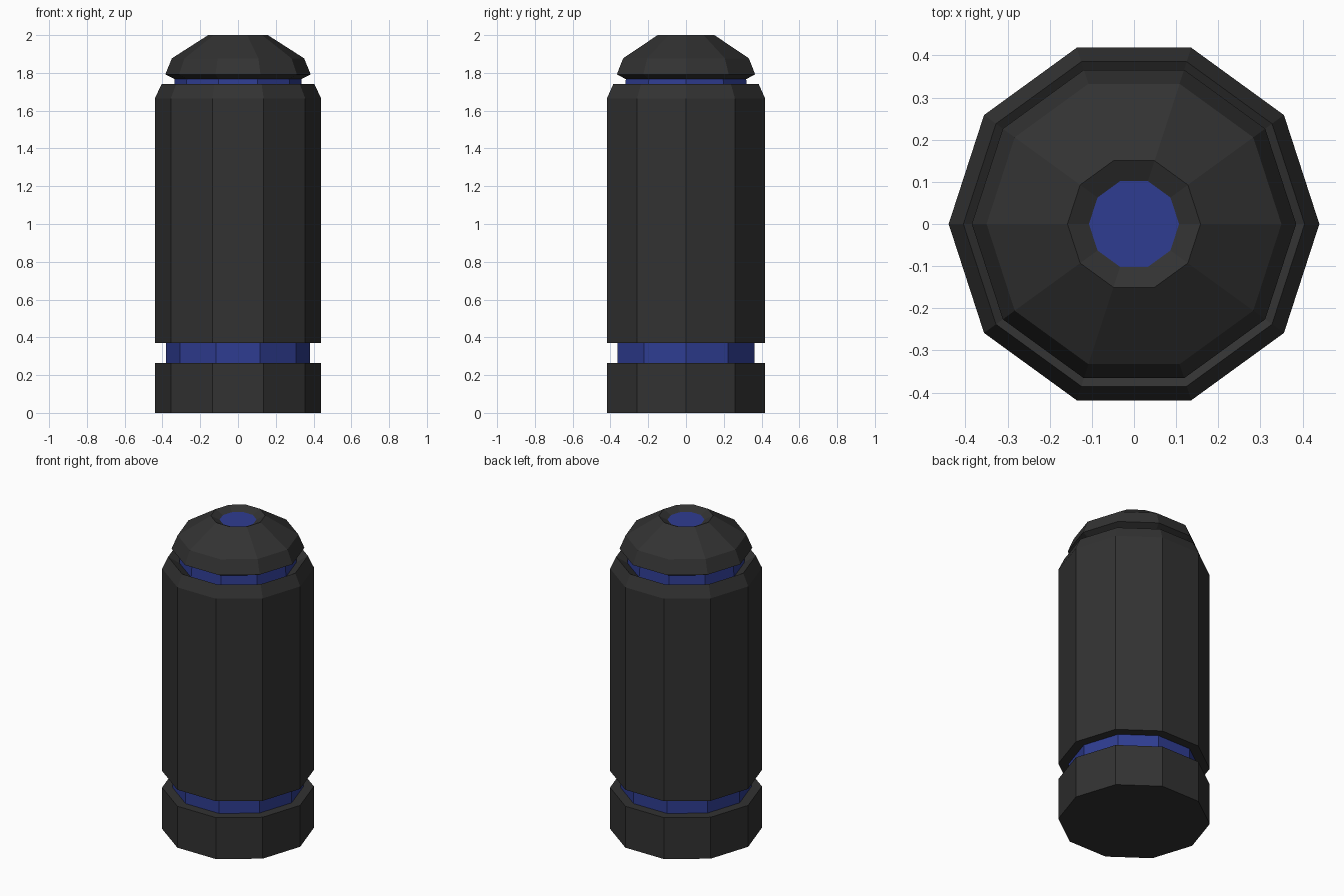
import bpy, bmesh, math

if "Cube" in bpy.data.objects:
    bpy.data.objects.remove(bpy.data.objects["Cube"])

SIDES = 10


def material(name, rgb):
    m = bpy.data.materials.new(name)
    m.diffuse_color = (*rgb, 1.0)
    m.use_nodes = True
    m.node_tree.nodes["Principled BSDF"].inputs["Base Color"].default_value = m.diffuse_color
    return m


black = material("charcoal", (0.032, 0.032, 0.032))
blue = material("deep blue", (0.028, 0.046, 0.285))


def lathe(name, profile, mat):
    """Revolve (radius, z) points, listed bottom to top, into a ten-sided shell."""
    bm = bmesh.new()
    rings = []
    for r, z in profile:
        if r == 0:
            rings.append([bm.verts.new((0, 0, z))] * SIDES)
        else:
            rings.append([bm.verts.new((r * math.cos(math.tau * i / SIDES),
                                        r * math.sin(math.tau * i / SIDES), z))
                          for i in range(SIDES)])
    for low, high in zip(rings, rings[1:]):
        for i in range(SIDES):
            j = (i + 1) % SIDES
            quad = [low[i], low[j], high[j], high[i]]
            bm.faces.new(list(dict.fromkeys(quad)))
    mesh = bpy.data.meshes.new(name)
    bm.to_mesh(mesh)
    bm.free()
    mesh.materials.append(mat)
    obj = bpy.data.objects.new(name, mesh)
    bpy.context.collection.objects.link(obj)
    return obj


# Foot with a flat ledge leading in to the lower band
lathe("base", [(0, 0), (0.44, 0), (0.44, 0.265), (0.38, 0.265)], black)
lathe("lower_band", [(0.38, 0.265), (0.38, 0.37)], blue)

# Tall body with chamfered shoulder and a lip sloping into the upper groove
lathe("body", [(0.38, 0.37), (0.44, 0.37), (0.44, 1.665),
               (0.405, 1.74), (0.34, 1.70)], black)
lathe("upper_band", [(0.34, 1.70), (0.335, 1.767)], blue)

# Domed cap with a shallow dished recess holding the blue button
lathe("cap", [(0.335, 1.767), (0.385, 1.792), (0.35, 1.877),
              (0.158, 2.0), (0.107, 1.975)], black)
lathe("top_button", [(0.107, 1.975), (0, 1.975)], blue)
